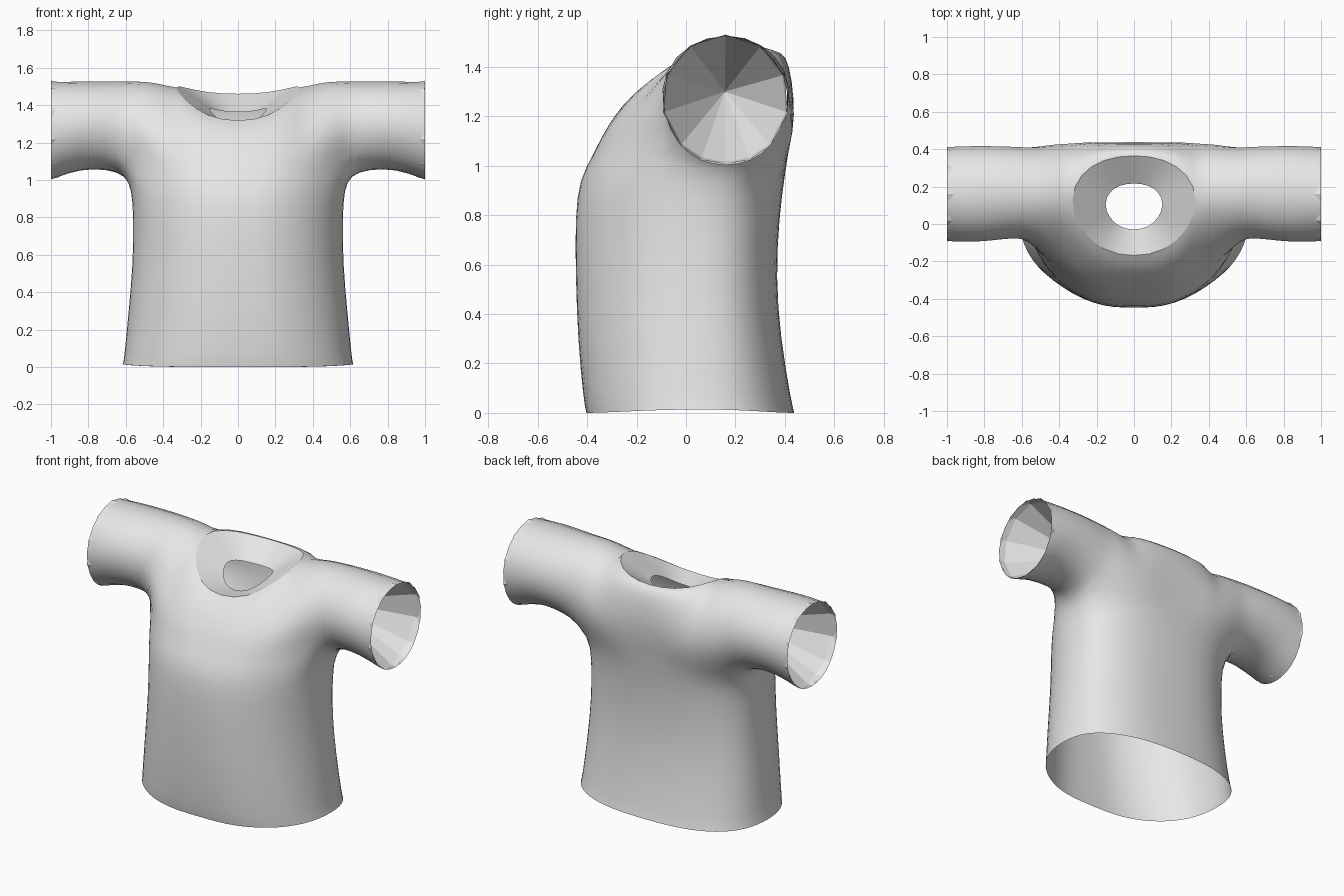
import bpy, bmesh, math
from mathutils import Vector

if "Cube" in bpy.data.objects:
    bpy.data.objects.remove(bpy.data.objects["Cube"])

cloth = bpy.data.materials.new("grey_cloth")
cloth.diffuse_color = (0.8, 0.8, 0.8, 1)
cloth.use_nodes = True
cloth.node_tree.nodes["Principled BSDF"].inputs["Base Color"].default_value = cloth.diffuse_color


def make_object(name, quads, smooth=True):
    """Weld a list of faces (point lists, x >= 0 half), then mirror and smooth."""
    bm = bmesh.new()
    for q in quads:
        bm.faces.new([bm.verts.new(p) for p in q])
    bmesh.ops.remove_doubles(bm, verts=bm.verts, dist=0.0005)
    bmesh.ops.recalc_face_normals(bm, faces=bm.faces)
    for f in bm.faces:
        f.smooth = smooth
    me = bpy.data.meshes.new(name)
    bm.to_mesh(me)
    bm.free()
    me.materials.append(cloth)
    ob = bpy.data.objects.new(name, me)
    bpy.context.collection.objects.link(ob)
    m = ob.modifiers.new("mirror", 'MIRROR')
    m.use_clip = True
    if smooth:
        s = ob.modifiers.new("smooth", 'SUBSURF')
        s.levels = s.render_levels = 1
    return ob


def loft(rows, closed=False):
    quads = []
    for a, b in zip(rows, rows[1:]):
        n = len(a)
        for i in range(n if closed else n - 1):
            j = (i + 1) % n
            quads.append((a[i], a[j], b[j], b[i]))
    return quads


def bezier(p, h1, h2, q, n=4):
    """Points of an arc from p to q in a yoke section; handles are (y, z) offsets."""
    p, q = Vector(p), Vector(q)
    a, b = p + Vector((0, *h1)), q + Vector((0, *h2))
    a.x, b.x = p.x * .67 + q.x * .33, p.x * .33 + q.x * .67
    return [(1-t)**3*p + 3*t*(1-t)**2*a + 3*t*t*(1-t)*b + t**3*q
            for t in (k / n for k in range(n + 1))]


def mix(a, b, w):
    return [u * (1 - w) + v * w for u, v in zip(a, b)]


def sleeve_ring(x, yc, zc, ry, rz):
    """Front arc, back arc (both low to top) and the underarm arc of one ring."""
    def pt(deg):
        t = math.radians(deg)
        return Vector((x, yc + 1.055 * ry * math.cos(t), zc + 1.035 * rz * math.sin(t)))
    front = [pt(225 - 33.75 * k) for k in range(5)]
    back = [pt(-45 + 33.75 * k) for k in range(5)]
    under = [pt(225 + 22.5 * k) for k in range(5)]
    return front, back, under


# Yoke sections: chest start, neck or shoulder peak, and the same for the back
chest = [(0, -.378, 1.04), (.13, -.376, 1.04), (.24, -.352, 1.04),
         (.34, -.30, 1.05), (.44, -.215, 1.07), (.53, -.11, 1.09)]
front_peak = [(0, -.178, 1.31), (.165, -.148, 1.335), (.295, -.03, 1.43),
              (.348, .13, 1.51), (.43, .145, 1.533), (.51, .15, 1.542)]
shoulder_back = [(0, .415, 1.07), (.13, .418, 1.07), (.24, .422, 1.07),
                 (.34, .418, 1.08), (.44, .402, 1.09), (.53, .378, 1.1)]
back_peak = [(0, .372, 1.458), (.165, .35, 1.466), (.29, .27, 1.495)] + front_peak[3:]
back_top = [(.045, .085), (.065, .08), (.13, .06), (.24, .04), (.25, .02), (.24, .008)]

fronts, backs = [], []
for i in range(6):
    w = (i / 6) ** 1.5
    fronts.append(bezier(chest[i], mix((.035, .085), (-.155, .155), w),
                         mix((-.07, -.02), (-.22, 0), w), front_peak[i]))
    backs.append(bezier(shoulder_back[i], mix((.055, .14), (.125, .17), w),
                        back_top[i], back_peak[i]))

# Sleeve rings from the armpit outwards
rings = [sleeve_ring(*r) for r in [(.6, .17, 1.28, .243, .253), (.7, .167, 1.296, .25, .235),
                                   (.85, .16, 1.296, .26, .236), (.97, .16, 1.272, .255, .257),
                                   (1, .16, 1.268, .253, .263)]]
fronts += [r[0] for r in rings]
backs += [r[1] for r in rings]
faces = loft(fronts) + loft(backs) + loft([r[2] for r in rings])

# Torso: rounded rings (z, half width, front y, back y) rising to the yoke
rows = []
angles = [11 * i for i in range(7)] + [78, 90, 102] + [114 + 11 * i for i in range(7)]
for z, a, yf, yb in [(0, .62, -.403, .44), (.045, .612, -.414, .428), (.3, .588, -.438, .384),
                     (.55, .565, -.446, .365), (.8, .562, -.449, .379), (.95, .572, -.43, .40)]:
    yc = .05
    row = []
    for d in angles:
        s, c = math.sin(math.radians(d)), math.cos(math.radians(d))
        # flat front panel with chamfered corners, fuller back
        e, ry = (.92 + .1 * z, yc - yf) if c > 0 else (.8, yb - yc)
        x = 0 if d in (0, 180) else a * abs(s) ** e
        flat = min(1, 1.03 * abs(c) ** e) if c > 0 else abs(c) ** e
        lift = .014 * s ** 4 if z == 0 else 0
        row.append(Vector((x, yc - ry * math.copysign(flat, c), z + lift)))
    rows.append(row)
rows.append([f[0] for f in fronts[:7]] + rings[0][2][1:4] + [b[0] for b in backs[6::-1]])
faces += loft(rows)
make_object("shirt_body", faces)

# Neck lining: the neck rim drawn inwards to a smaller opening
rim = [Vector(p) for p in front_peak[:4] + back_peak[2::-1]]
centre = Vector((0, .09, 1.28))
make_object("neck_lining", loft([[centre + (p - centre) * k for p in rim] for k in (1, .75, .46)]))

# Sleeve lining: a thin hem, then a faceted cone closing it towards the shoulder
mid = Vector((0, .157, 1.28))
f, b, u = rings[-1]
loop = f + b[3::-1] + u[3:0:-1]


def inner(x, k):
    return [Vector((x, *(mid + (p - mid) * k).yz)) for p in loop]


hem = inner(.96, .935)
tip = Vector((.5, .157, 1.3))
cone = [(hem[i], hem[(i + 1) % len(hem)], tip) for i in range(len(hem))]
make_object("sleeve_lining", loft([inner(.998, .965), hem], True) + cone, smooth=False)
